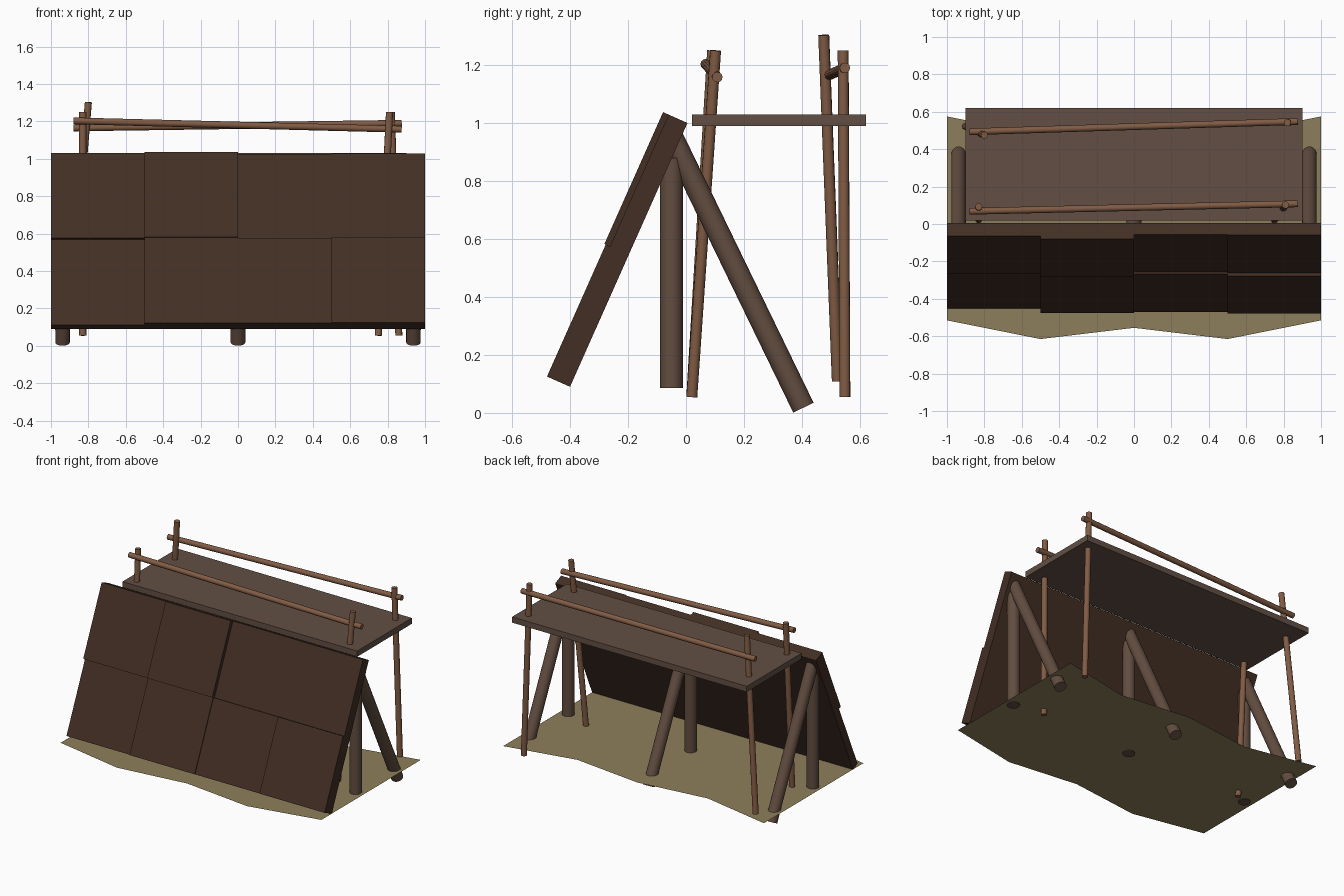
import bpy, bmesh
from mathutils import Vector

if "Cube" in bpy.data.objects:
    bpy.data.objects.remove(bpy.data.objects["Cube"])


def material(name, rgb):
    m = bpy.data.materials.new(name)
    m.diffuse_color = (*[(c / 255) ** 2.2 for c in rgb], 1)
    m.use_nodes = True
    m.node_tree.nodes["Principled BSDF"].inputs["Base Color"].default_value = m.diffuse_color
    return m


PANEL = material("dark_wood", (68, 50, 40))
POST = material("post_wood", (98, 78, 66))
STICK = material("stick_wood", (128, 92, 70))
TRAY = material("tray_wood", (98, 80, 70))
SOIL = material("soil", (140, 126, 92))


def finish(bm, name, mat):
    bmesh.ops.recalc_face_normals(bm, faces=bm.faces)
    me = bpy.data.meshes.new(name)
    bm.to_mesh(me)
    bm.free()
    ob = bpy.data.objects.new(name, me)
    ob.data.materials.append(mat)
    bpy.context.collection.objects.link(ob)
    return ob


def pole(name, a, b, r, mat, sides=16):
    a, b = Vector(a), Vector(b)
    bm = bmesh.new()
    bmesh.ops.create_cone(bm, cap_ends=True, segments=sides, radius1=r,
                          radius2=r, depth=(b - a).length)
    for f in bm.faces:
        f.smooth = len(f.verts) == 4
    for e in bm.edges:
        e.smooth = all(f.smooth for f in e.link_faces)
    ob = finish(bm, name, mat)
    ob.location = (a + b) / 2
    ob.rotation_euler = (b - a).to_track_quat('Z', 'Y').to_euler()
    return ob


def prism(name, profile, x0, x1, mat):
    """Extrude a (y, z) profile along x."""
    bm = bmesh.new()
    f = bm.faces.new([bm.verts.new((x0, y, z)) for y, z in profile])
    ext = bmesh.ops.extrude_face_region(bm, geom=[f])['geom']
    bmesh.ops.translate(bm, vec=(x1 - x0, 0, 0),
                        verts=[v for v in ext if isinstance(v, bmesh.types.BMVert)])
    return finish(bm, name, mat)


# Ground sheet with wavy front and back edges
bm = bmesh.new()
rows = [[bm.verts.new((x, y + s, 0.09)) for s in (0, 1.09)]
        for x, y in [(-1, -.515), (-.5, -.615), (0, -.555), (.5, -.615), (1, -.515)]]
for p, q in zip(rows, rows[1:]):
    bm.faces.new((p[0], q[0], q[1], p[1]))
finish(bm, "ground_sheet", SOIL)

# Sloping wall: two rows of four panels of varying thickness
bottom, top = Vector((-.40, .09)), Vector((.005, 1.0))
normal = Vector((-.914, .406))
thickness = [[.056, .082, .077, .087], [.077, .092, .066, .071]]
for row, ts in enumerate(thickness):
    a, b = bottom.lerp(top, row / 2), bottom.lerp(top, (row + 1) / 2)
    for col, t in enumerate(ts):
        x = -1 + col * .5
        prism(f"wall_panel_{row}_{col}", [a, b, b + normal * t, a + normal * t],
              x, x + .5, PANEL)

# Upright posts and raking braces behind the wall
for i, x in enumerate((-.938, 0, .938)):
    pole(f"upright_post_{i}", (x, -.05, .085), (x, -.05, .88), .04, POST)
    pole(f"rear_brace_{i}", (x, .405, .018), (x, -.05, .955), .039, POST)

# Platform board
prism("platform", [(.02, .99), (.62, .99), (.62, 1.03), (.02, 1.03)], -.9, .9, TRAY)

# Thin platform legs
for name, a, b in [
    ("front_left_leg", (-.83, .02, .055), (-.83, .092, 1.25)),
    ("front_right_leg", (.75, .02, .055), (.81, .102, 1.25)),
    ("back_left_leg", (-.90, .522, .11), (-.80, .475, 1.303)),
    ("back_right_leg", (.86, .548, .055), (.82, .542, 1.25)),
]:
    pole(name, a, b, .019, STICK, 12)

# Hand rails
pole("front_rail", (-.88, .068, 1.203), (.875, .108, 1.158), .018, STICK, 12)
pole("back_rail", (-.88, .493, 1.165), (.875, .548, 1.19), .018, STICK, 12)
